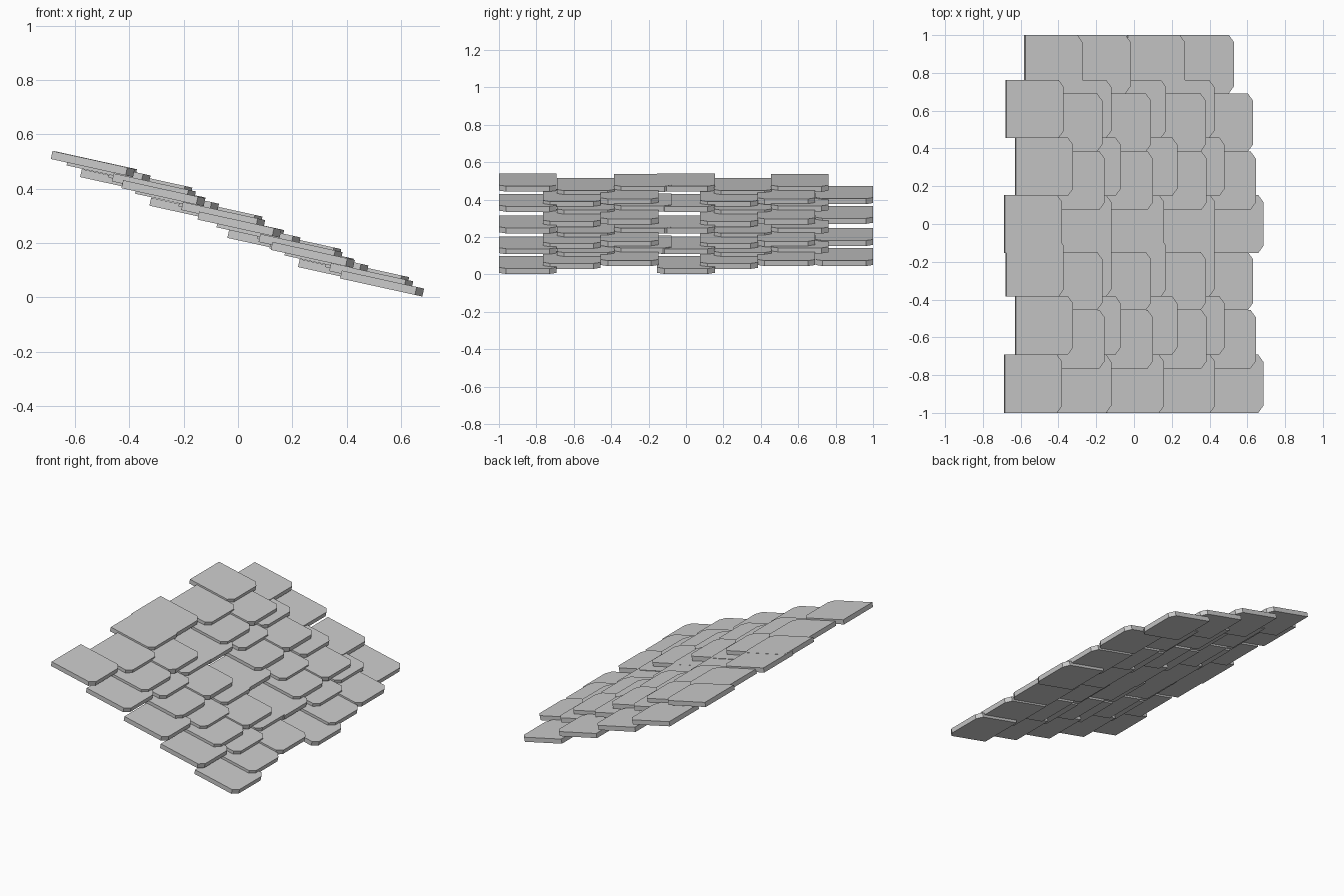
import bpy, bmesh, math
from mathutils import Matrix

if "Cube" in bpy.data.objects:
    bpy.data.objects.remove(bpy.data.objects["Cube"])

L, HW, T = 0.31, 0.154, 0.03      # tile length, half width, thickness
TILT = math.radians(12.4)         # pitch of one tile
FALL = 0.413                      # pitch of the whole roof

# tile outline: square at the upper end, clipped corners at the lower end
OUTLINE = [(-L, -HW), (-0.028, -HW), (0, -HW + 0.038),
           (0, HW - 0.038), (-0.028, HW), (-L, HW)]


def tile_mesh():
    bm = bmesh.new()
    face = bm.faces.new([bm.verts.new((x, y, -T)) for x, y in OUTLINE])
    ext = bmesh.ops.extrude_face_region(bm, geom=[face])
    top = [v for v in ext["geom"] if isinstance(v, bmesh.types.BMVert)]
    bmesh.ops.translate(bm, verts=top, vec=(0, 0, T))
    bmesh.ops.recalc_face_normals(bm, faces=bm.faces)
    bm.transform(Matrix.Rotation(TILT, 4, 'Y'))
    me = bpy.data.meshes.new("roof_tile")
    bm.to_mesh(me)
    bm.free()
    return me


# columns: y centres, underside height at the first tile, lower-edge x positions
COLUMNS = [
    ((-0.846, 0.0), 0.003, (0.685, 0.43, 0.16, -0.12, -0.38)),
    ((-0.61, 0.23), 0.03, (0.645, 0.385, 0.10, -0.155)),
    ((-0.302, 0.537), 0.045, (0.63, 0.38, 0.09, -0.168)),
    ((-0.537, 0.303), 0.088, (0.48, 0.23, -0.07, -0.322)),
    ((-0.231, 0.609), 0.113, (0.425, 0.17, -0.12, -0.372)),
    ((0.846,), 0.045, (0.53, 0.27, -0.017, -0.272)),
]

mesh = tile_mesh()
for centres, z0, edges in COLUMNS:
    for y in centres:
        for x in edges:
            ob = bpy.data.objects.new("roof_tile", mesh)
            z = z0 + FALL * (edges[0] - x) + T * math.cos(TILT)
            ob.location = (x, y, z)
            bpy.context.collection.objects.link(ob)
